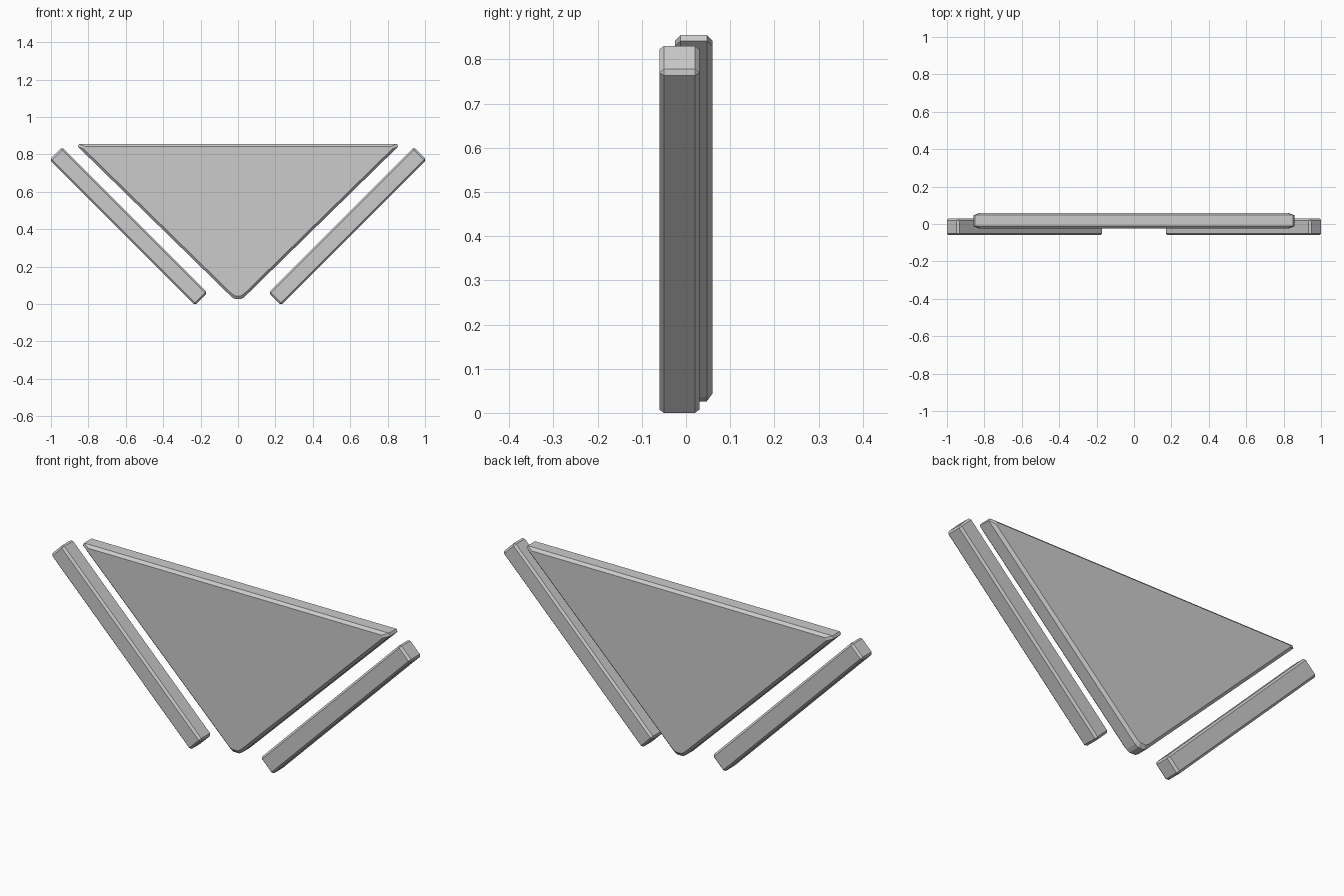
import bpy, bmesh, math
from mathutils import Matrix

if "Cube" in bpy.data.objects:
    bpy.data.objects.remove(bpy.data.objects["Cube"])


def make_object(name, bm):
    bmesh.ops.recalc_face_normals(bm, faces=bm.faces[:])
    mesh = bpy.data.meshes.new(name)
    bm.to_mesh(mesh)
    bm.free()
    obj = bpy.data.objects.new(name, mesh)
    bpy.context.collection.objects.link(obj)
    return obj


# Triangular panel: outline at mid depth, shrunk about the incentre for the chamfered caps
def panel():
    half = [(0.016, 0.026), (0.033, 0.036), (0.857, 0.842), (0.850, 0.855)]
    outline = half + [(-x, z) for x, z in reversed(half)]
    centre_z, inset = 0.501, 0.963
    bm = bmesh.new()
    rings = []
    for y, s in ((-0.025, inset), (-0.012, 1), (0.047, 1), (0.06, inset)):
        rings.append([bm.verts.new((x * s, y, centre_z + (z - centre_z) * s))
                      for x, z in outline])
    n = len(outline)
    for a, b in zip(rings, rings[1:]):
        for i in range(n):
            j = (i + 1) % n
            bm.faces.new((a[i], a[j], b[j], b[i]))
    bm.faces.new(rings[0])
    bm.faces.new(rings[-1])
    return make_object("triangle_panel", bm)


# Slanted bar with chamfered edges, one on each side
def bar(name, side):
    bm = bmesh.new()
    matrix = (Matrix.Translation((side * 0.585, -0.015, 0.415))
              @ Matrix.Rotation(-side * math.radians(45), 4, 'Y')
              @ Matrix.Diagonal((1.10, 0.09, 0.094, 1)))
    bmesh.ops.create_cube(bm, size=1, matrix=matrix)
    bmesh.ops.bevel(bm, geom=bm.edges[:], offset=0.01, segments=1,
                    affect='EDGES', profile=0.5)
    return make_object(name, bm)


panel()
bar("right_bar", 1)
bar("left_bar", -1)
